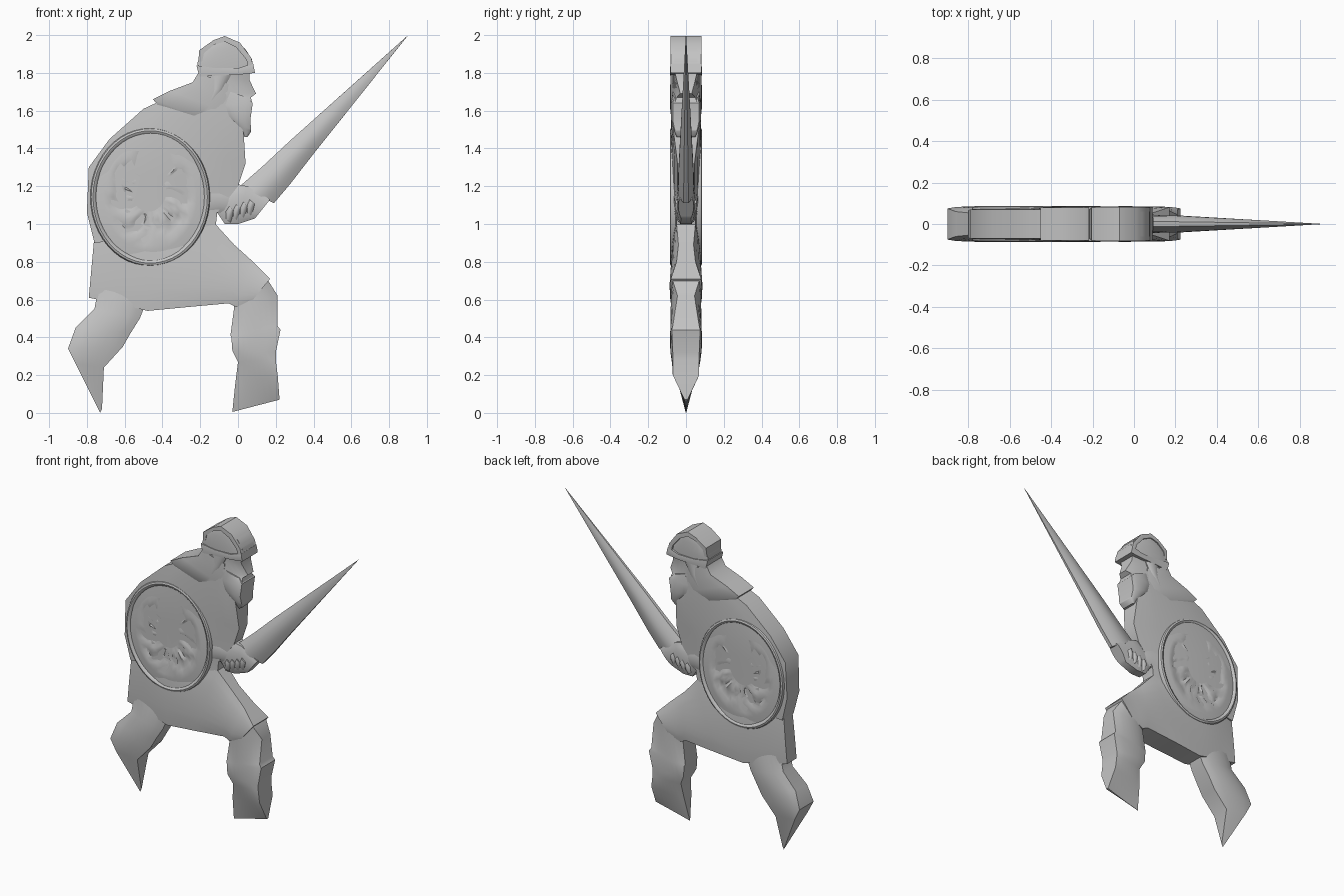
import bpy, bmesh, math, random

random.seed(4)
stone = bpy.data.materials.new("plain grey")
stone.diffuse_color = (0.55, 0.55, 0.55, 1)


def finish(name, bm):
    bmesh.ops.remove_doubles(bm, verts=bm.verts, dist=0.0008)
    bmesh.ops.recalc_face_normals(bm, faces=bm.faces)
    me = bpy.data.meshes.new(name)
    bm.to_mesh(me)
    bm.free()
    me.materials.append(stone)
    ob = bpy.data.objects.new(name, me)
    bpy.context.collection.objects.link(ob)
    return ob


def loft(name, sections, n=8, power=0.7):
    """Flat puffed body. Section: back x, z, front x, z, half depth at back edge, front edge, middle."""
    bm = bmesh.new()
    rings = []
    for xa, za, xb, zb, ea, eb, mid in sections:
        half = []
        for i in range(n + 1):
            t = i / n
            d = ea + (eb - ea) * t + (mid - (ea + eb) / 2) * max(0, math.sin(math.pi * t)) ** power
            half.append((xa + (xb - xa) * t, max(d, 0.001), za + (zb - za) * t))
        pts = [(x, -d, z) for x, d, z in half] + [(x, d, z) for x, d, z in reversed(half)]
        rings.append([bm.verts.new(p) for p in pts])
    m = len(rings[0])
    for a, b in zip(rings, rings[1:]):
        for i in range(m):
            j = (i + 1) % m
            bm.faces.new((a[i], a[j], b[j], b[i]))
    for r in (rings[0], rings[-1]):
        for i in range(n):
            bm.faces.new((r[i], r[i + 1], r[m - 2 - i], r[m - 1 - i]))
    return finish(name, bm)


# torso, hunched forward
loft("torso", [
    (-.22, 1.74, -.01, 1.62, .07, .06, .075),
    (-.50, 1.61, .03, 1.48, .07, .065, .08),
    (-.68, 1.45, .04, 1.32, .07, .045, .08),
    (-.79, 1.30, .00, 1.20, .07, .045, .08),
    (-.80, 1.06, -.11, 1.06, .065, .05, .07),
    (-.76, .90, -.12, .97, .06, .05, .07)])

# shoulder cape with a lifted hem
loft("cape", [
    (-.21, 1.80, -.05, 1.74, .08, .07, .08),
    (-.24, 1.75, -.06, 1.66, .08, .07, .083),
    (-.36, 1.705, -.08, 1.60, .08, .07, .083),
    (-.45, 1.66, -.15, 1.54, .08, .07, .083),
    (-.42, 1.625, -.15, 1.53, .07, .06, .07)])

# tunic skirt over the thighs
loft("skirt", [
    (-.76, .94, -.79, .61, .045, .05, .05),
    (-.67, .97, -.64, .58, .06, .06, .068),
    (-.50, 1.0, -.48, .54, .07, .07, .08),
    (-.12, 1.0, -.27, .56, .05, .075, .08),
    (-.02, .89, -.05, .58, .04, .075, .083),
    (.08, .80, -.01, .56, .05, .075, .083),
    (.17, .71, .08, .60, .08, .08, .083)])

# front leg ending in a pinched foot
loft("front_leg", [
    (-.05, .64, .16, .70, .06, .07, .08),
    (-.02, .56, .21, .62, .06, .045, .08),
    (-.04, .41, .21, .46, .065, .07, .083),
    (-.035, .40, .225, .44, .07, .075, .084),
    (-.03, .33, .20, .32, .07, .07, .083),
    (0, .27, .20, .28, .055, .07, .075),
    (-.015, .15, .21, .20, .035, .07, .05),
    (-.03, .005, .22, .07, .001, .008, .003)])

# back leg with a raised heel
loft("back_leg", [
    (-.74, .66, -.48, .60, .05, .05, .065),
    (-.76, .55, -.52, .50, .05, .055, .08),
    (-.86, .45, -.57, .42, .06, .06, .083),
    (-.90, .34, -.61, .35, .075, .06, .083),
    (-.86, .26, -.71, .24, .07, .06, .065),
    (-.73, .0, -.72, .02, .001, .001, .001)])

# head: face, nose and jaw
loft("face", [
    (-.20, 1.81, .06, 1.81, .07, .06, .07),
    (-.20, 1.76, .06, 1.765, .07, .05, .065),
    (-.19, 1.70, .095, 1.69, .07, .03, .07),
    (-.18, 1.68, .068, 1.67, .07, .05, .07),
    (-.16, 1.63, .075, 1.64, .07, .06, .07)])
loft("beard", [
    (-.04, 1.70, .05, 1.67, .07, .06, .07),
    (-.07, 1.63, .078, 1.64, .07, .07, .08),
    (-.05, 1.57, .065, 1.55, .07, .07, .08),
    (-.02, 1.53, .07, 1.50, .06, .06, .07),
    (.02, 1.48, .07, 1.49, .05, .055, .06),
    (.035, 1.46, .05, 1.46, .04, .04, .05)])
loft("cheek_guard", [
    (-.15, 1.80, -.03, 1.80, .07, .07, .083),
    (-.14, 1.72, -.08, 1.71, .07, .07, .083),
    (-.19, 1.62, -.15, 1.60, .068, .068, .078)])

# helmet: dome, brim band and crest strip
loft("helmet_dome", [
    (-.20, 1.79, .08, 1.80, .07, .06, .075),
    (-.215, 1.85, .075, 1.87, .072, .06, .08),
    (-.195, 1.92, .04, 1.925, .07, .06, .078),
    (-.13, 1.965, -.01, 1.965, .07, .065, .075),
    (-.08, 1.985, -.05, 1.985, .07, .07, .07)])
loft("helmet_brim", [
    (-.22, 1.84, -.205, 1.78, .083, .083, .084),
    (-.12, 1.825, -.12, 1.785, .083, .083, .084),
    (.0, 1.825, .0, 1.79, .083, .083, .084),
    (.08, 1.85, .09, 1.80, .08, .08, .083)], n=4)
loft("helmet_crest", [
    (-.21, 1.86, -.19, 1.86, .075, .075, .075),
    (-.205, 1.92, -.18, 1.905, .08, .08, .08),
    (-.13, 1.973, -.125, 1.95, .083, .083, .083),
    (-.07, 1.995, -.07, 1.965, .083, .083, .083),
    (.01, 1.96, -.01, 1.935, .083, .083, .083),
    (.07, 1.88, .045, 1.87, .08, .08, .083),
    (.09, 1.80, .06, 1.80, .08, .08, .08)], n=4)

# forearm and fist
loft("forearm", [
    (-.25, 1.23, -.25, 1.02, .05, .05, .07),
    (-.10, 1.20, -.10, 1.06, .04, .04, .06),
    (-.03, 1.19, -.04, 1.05, .03, .03, .045)])
loft("fist", [
    (-.10, 1.16, -.11, 1.06, .03, .03, .045),
    (.0, 1.21, -.07, 1.0, .035, .03, .05),
    (.05, 1.20, .0, 1.0, .035, .03, .05),
    (.17, 1.13, .09, 1.03, .035, .025, .04)])
for k in range(4):
    x, z = -.05 + k * .037, 1.045 + k * .012
    loft(f"finger_{k + 1}", [
        (x, z + .05, x + .028, z + .025, .045, .045, .057),
        (x - .015, z + .02, x + .02, z - .005, .045, .045, .06),
        (x - .02, z - .015, x + .012, z - .04, .03, .03, .045)], n=4)

# broad tapering sword
loft("sword", [
    (.01, 1.20, .19, 1.11, .012, .012, .04),
    (.13, 1.305, .275, 1.21, .012, .012, .042),
    (.28, 1.445, .395, 1.365, .01, .01, .034),
    (.90, 2.0, .901, 1.999, .001, .001, .001)], power=1)

# round shield on both sides, with a raised rim and a rough worn emblem
profile = [(1.0, .04), (1.0, .072), (.985, .082), (.955, .086), (.925, .082), (.905, .073),
           (.86, .075), (.78, .079), (.70, .081), (.62, .079), (.53, .079), (.44, .079),
           (.35, .077), (.26, .073), (.16, .068)]
bm = bmesh.new()
seg = 48
rows = []
for r, y in profile:
    row = []
    for i in range(seg):
        a = 2 * math.pi * i / seg
        d = y
        if .3 < r < .68:
            d += random.uniform(-.016, .006)
        row.append(bm.verts.new((-.465 + .317 * r * math.cos(a), -d, 1.143 + .367 * r * math.sin(a))))
    rows.append(row)
for a, b in zip(rows, rows[1:]):
    for i in range(seg):
        j = (i + 1) % seg
        bm.faces.new((a[i], a[j], b[j], b[i]))
bm.faces.new(rows[-1])
bm.faces.new(rows[0])
shield = finish("shield", bm)
mirror = shield.modifiers.new("other side", "MIRROR")
mirror.use_axis = (False, True, False)

# smooth shading with crisp edges
for ob in bpy.context.collection.objects:
    ob.select_set(True)
    bpy.context.view_layer.objects.active = ob
bpy.ops.object.shade_smooth_by_angle(angle=math.radians(40))
